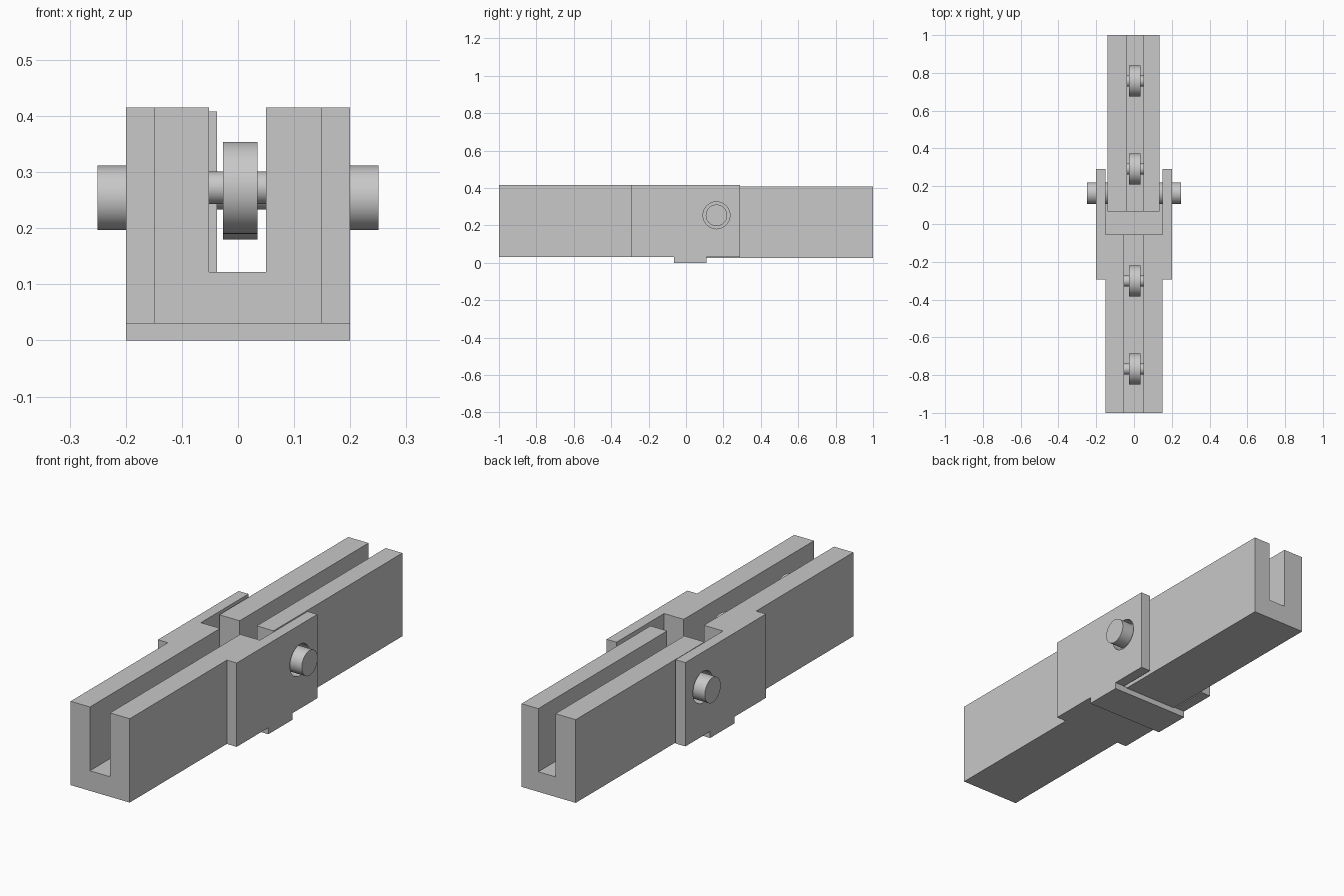
import bpy, bmesh, math
from mathutils import Matrix, Vector

cube = bpy.data.objects.get("Cube")
if cube:
    bpy.data.objects.remove(cube, do_unlink=True)

# Single plain grey finish
grey = bpy.data.materials.new("plain grey")
grey.use_nodes = True
colour = (0.58, 0.58, 0.58, 1)
grey.diffuse_color = colour
grey.node_tree.nodes["Principled BSDF"].inputs["Base Color"].default_value = colour


def finish(name, bm):
    bmesh.ops.recalc_face_normals(bm, faces=bm.faces)
    mesh = bpy.data.meshes.new(name)
    bm.to_mesh(mesh)
    bm.free()
    mesh.materials.append(grey)
    obj = bpy.data.objects.new(name, mesh)
    bpy.context.collection.objects.link(obj)
    return obj


def box(name, low, high):
    low, high = Vector(low), Vector(high)
    bm = bmesh.new()
    place = Matrix.Translation((low + high) / 2) @ Matrix.Diagonal((*(high - low), 1))
    bmesh.ops.create_cube(bm, size=1, matrix=place)
    return finish(name, bm)


def cylinder(name, x0, x1, y, z, radius):
    bm = bmesh.new()
    place = Matrix.Translation(((x0 + x1) / 2, y, z)) @ Matrix.Rotation(math.pi / 2, 4, "Y")
    bmesh.ops.create_cone(bm, cap_ends=True, segments=64, radius1=radius,
                          radius2=radius, depth=x1 - x0, matrix=place)
    obj = finish(name, bm)
    bpy.ops.object.select_all(action="DESELECT")
    obj.select_set(True)
    bpy.context.view_layer.objects.active = obj
    bpy.ops.object.shade_smooth_by_angle(angle=math.radians(35))
    return obj


def channel(name, left, right, slot_left, slot_right, y0, y1, base, floor, top):
    # U-shaped profile extruded along y
    profile = [(left, base), (right, base), (right, top), (slot_right, top),
               (slot_right, floor), (slot_left, floor), (slot_left, top), (left, top)]
    bm = bmesh.new()
    face = bm.faces.new([bm.verts.new((x, y0, z)) for x, z in profile])
    moved = bmesh.ops.extrude_face_region(bm, geom=[face], use_keep_orig=True)["geom"]
    bmesh.ops.translate(bm, vec=(0, y1 - y0, 0),
                        verts=[v for v in moved if isinstance(v, bmesh.types.BMVert)])
    return finish(name, bm)


def wheel_set(name, y, z, slot_left, slot_right):
    cylinder(name + "_wheel", -0.027, 0.035, y, z, 0.082)
    cylinder(name + "_axle", slot_left - 0.01, slot_right + 0.01, y, z, 0.029)


# Two slotted beams
channel("front_beam", -0.15, 0.15, -0.052, 0.05, -1, -0.055, 0.03, 0.122, 0.415)
channel("rear_beam", -0.14, 0.135, -0.037, 0.05, 0.065, 1, 0.026, 0.118, 0.408)

# Bridge plate under the joint
box("bridge_plate", (-0.2, -0.065, 0), (0.2, 0.11, 0.03))

# Hinge cheeks with clearance holes, and the pins on the rear beam
PIN_Y, PIN_Z = 0.163, 0.254
for side, label in ((-1, "right"), (1, "left")):
    xs = sorted((side * 0.15, side * 0.2))
    cheek = box(label + "_hinge_cheek", (xs[0], -0.295, 0.03), (xs[1], 0.29, 0.415))
    cutter = cylinder(label + "_hole_cutter", xs[0] - 0.02, xs[1] + 0.02, PIN_Y, PIN_Z, 0.072)
    cutter.hide_render = True
    cutter.hide_set(True)
    cut = cheek.modifiers.new("pin hole", "BOOLEAN")
    cut.operation = "DIFFERENCE"
    cut.solver = "EXACT"
    cut.object = cutter
    # Apply the hole and discard its cutter
    bpy.context.view_layer.objects.active = cheek
    bpy.ops.object.modifier_apply(modifier=cut.name)
    bpy.data.objects.remove(cutter, do_unlink=True)
    px = sorted((side * 0.12, side * 0.25))
    cylinder(label + "_hinge_pin", px[0], px[1], PIN_Y, PIN_Z, 0.0575)

# Rollers carried inside the slots
for label, y in (("front_outer", -0.768), ("front_inner", -0.302)):
    wheel_set(label, y, 0.272, -0.052, 0.05)
for label, y in (("rear_inner", 0.291), ("rear_outer", 0.756)):
    wheel_set(label, y, 0.262, -0.037, 0.05)
